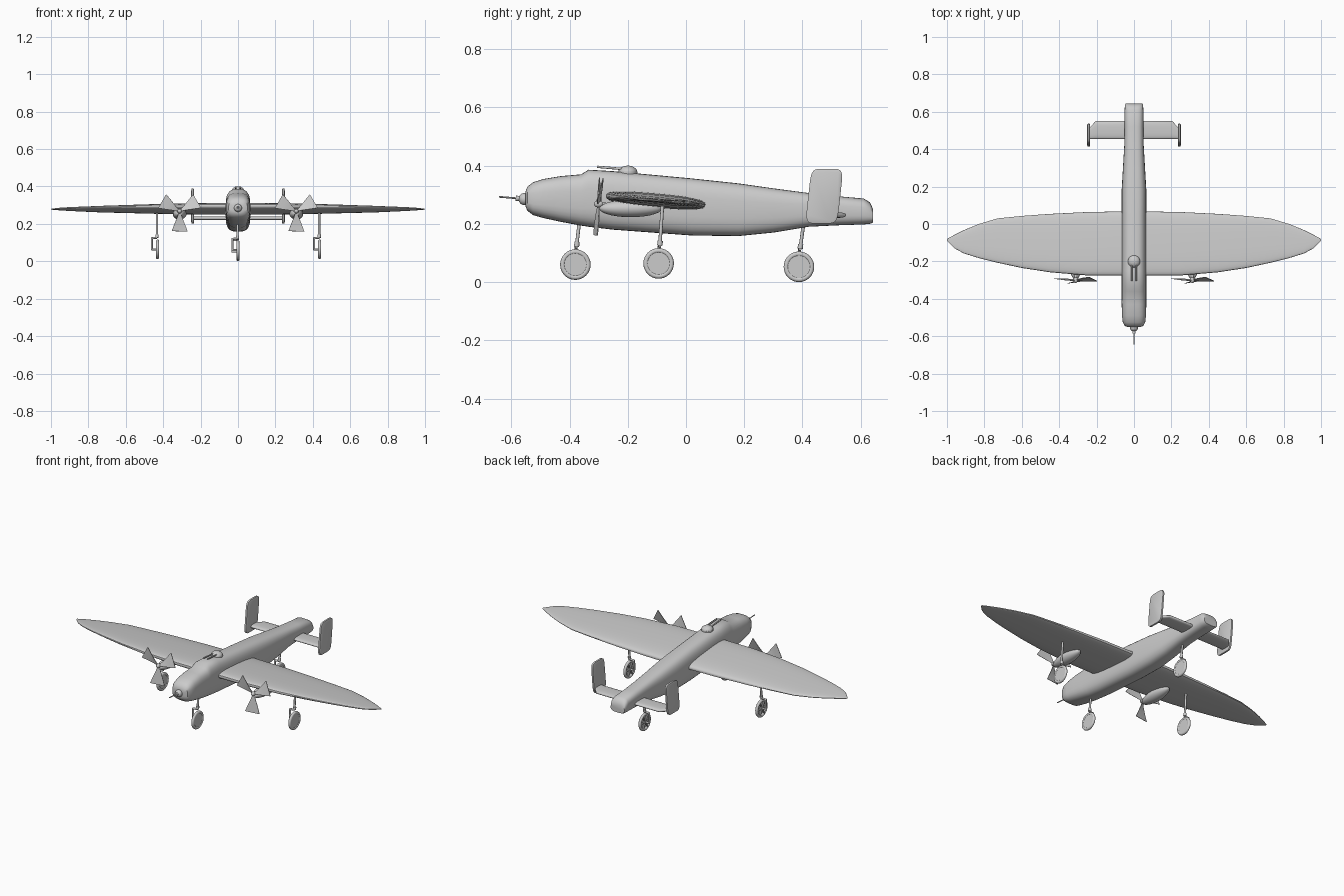
import bpy, bmesh, math
from mathutils import Vector, Matrix

if "Cube" in bpy.data.objects:
    bpy.data.objects.remove(bpy.data.objects["Cube"])

# Single flat paint
grey = bpy.data.materials.new("light grey")
grey.use_nodes = True
COLOUR = (0.6, 0.6, 0.6, 1)
grey.diffuse_color = COLOUR
next(n for n in grey.node_tree.nodes if n.type == 'BSDF_PRINCIPLED').inputs["Base Color"].default_value = COLOUR


def finish(ob, name, angle=40):
    ob.name = ob.data.name = name
    ob.data.materials.clear()
    ob.data.materials.append(grey)
    bpy.ops.object.select_all(action='DESELECT')
    ob.select_set(True)
    bpy.context.view_layer.objects.active = ob
    bpy.ops.object.shade_smooth_by_angle(angle=math.radians(angle))
    return ob


def loft(name, rings, angle=40):
    """Skin a list of equal-length rings and cap both ends."""
    bm = bmesh.new()
    rows = [[bm.verts.new(p) for p in ring] for ring in rings]
    n = len(rows[0])
    for a, b in zip(rows, rows[1:]):
        for i in range(n):
            j = (i + 1) % n
            bm.faces.new((a[i], a[j], b[j], b[i]))
    bm.faces.new(rows[0][::-1])
    bm.faces.new(rows[-1])
    bmesh.ops.recalc_face_normals(bm, faces=bm.faces)
    mesh = bpy.data.meshes.new(name)
    bm.to_mesh(mesh)
    bm.free()
    ob = bpy.data.objects.new(name, mesh)
    bpy.context.collection.objects.link(ob)
    return finish(ob, name, angle)


def oval(a, b, power, n=32):
    """Squared-off ellipse as (u, v) pairs."""
    def f(t):
        return math.copysign(abs(t) ** (2 / power), t)
    return [(a * f(math.cos(2 * math.pi * i / n)), b * f(math.sin(2 * math.pi * i / n))) for i in range(n)]


def rod(name, p, q, r, sides=12):
    p, q = Vector(p), Vector(q)
    bpy.ops.mesh.primitive_cylinder_add(vertices=sides, radius=r, depth=(q - p).length, location=(p + q) / 2)
    ob = bpy.context.object
    ob.rotation_euler = (q - p).to_track_quat('Z', 'Y').to_euler()
    return finish(ob, name)


def ball(name, centre, size):
    bpy.ops.mesh.primitive_uv_sphere_add(segments=24, ring_count=14, radius=1, location=centre)
    ob = bpy.context.object
    ob.scale = size
    return finish(ob, name)


# Fuselage stations: y, bottom, top, half width
stations = [(-.552, .262, .308, .03), (-.545, .245, .328, .05), (-.525, .23, .343, .06), (-.49, .22, .354, .064),
            (-.43, .207, .364, .066), (-.36, .194, .37, .066), (-.335, .19, .386, .066), (-.25, .18, .381, .066),
            (.02, .16, .356, .066), (.18, .158, .339, .066), (.3, .17, .322, .059), (.42, .19, .306, .052),
            (.52, .195, .295, .05), (.61, .198, .287, .05), (.632, .2, .274, .049), (.643, .205, .25, .045)]
loft("fuselage", [[(u, y, (lo + hi) / 2 + v) for u, v in oval(w, (hi - lo) / 2, 3)]
                  for y, lo, hi, w in stations])

# Wing stations: x, leading edge, trailing edge, half thickness
half_wing = [(0, -.276, .068, .025), (.25, -.275, .064, .0225), (.45, -.258, .054, .019), (.6, -.235, .043, .015),
             (.73, -.207, .03, .012), (.83, -.182, 0, .009), (.91, -.157, -.033, .007), (.96, -.13, -.058, .005),
             (.99, -.1, -.074, .003), (1, -.09, -.08, .0015)]
full_wing = [(-x, a, b, t) for x, a, b, t in half_wing[:0:-1]] + half_wing
loft("wing", [[(x, (a + b) / 2 + u, .28 + v - .09 * ((a + b) / 2 + u + .1))
               for u, v in oval((b - a) / 2, t, 2.8)] for x, a, b, t in full_wing])

# Tailplane with clipped rear corners, and twin fins
half_tail = [(0, .55), (.205, .55), (.237, .515)]
full_tail = [(-x, b) for x, b in half_tail[:0:-1]] + half_tail
loft("tailplane", [[(x, (.455 + b) / 2 + u, .23 + v) for u, v in oval((b - .455) / 2, .01, 2.8)]
                   for x, b in full_tail])
for side, label in ((1, "left"), (-1, "right")):
    loft(label + "_tail_fin",
         [[(side * .242 + dx, .475 + u * s + .11 * v, .295 + v * s) for u, v in oval(.055, .094, 6, 40)]
          for dx, s in ((-.008, .9), (-.005, 1), (.005, 1), (.008, .9))])

# Engines and propellers
for side, label in ((1, "left"), (-1, "right")):
    x = side * .312
    ball(label + "_engine_nacelle", (x, -.19, .253), (.037, .108, .03))
    hub = Vector((x, -.3, .268))
    ball(label + "_propeller_hub", hub, (.012, .016, .012))
    rod(label + "_propeller_shaft", hub, (x, -.25, .265), .006)
    tilt = Matrix.Rotation(-.1, 3, 'X')
    for k in range(3):
        a = math.radians(-90 + 120 * k)
        radial = tilt @ Vector((math.cos(a), 0, math.sin(a)))
        axis = tilt @ Vector((0, 1, 0))
        across = radial.cross(axis)
        rings = []
        for r, w, twist in ((.004, .005, .6), (.03, .013, .4), (.07, .029, .25), (.108, .043, .15)):
            chord = across * math.cos(twist) + axis * math.sin(twist)
            normal = radial.cross(chord)
            rings.append([hub + radial * r + chord * w * i + normal * .0015 * j
                          for i, j in ((-1, -1), (1, -1), (1, 1), (-1, 1))])
        loft(f"{label}_propeller_blade_{k + 1}", rings, 30)

# Dorsal turret with two guns
ball("turret_dome", (0, -.2, .377), (.033, .033, .023))
rod("turret_base", (0, -.2, .36), (0, -.2, .38), .033, 24)
for side, label in ((1, "left"), (-1, "right")):
    rod(label + "_turret_gun", (side * .012, -.2, .387), (side * .012, -.305, .396), .004)

# Nose gun
ball("nose_gun_mount", (0, -.555, .285), (.021, .02, .021))
rod("nose_gun_sleeve", (0, -.56, .286), (0, -.585, .288), .009)
rod("nose_gun", (0, -.57, .287), (0, -.643, .293), .003)


# Landing gear: one-sided fork, tyre, closed cap on one face and spokes on the other
def gear(label, x, y, z, top, shift):
    knee = (x - .003, y + .004, z + .062)
    rod(label + "_strut", (x - .003, y + shift, top), knee, .006)
    rod(label + "_strut_sleeve", knee, (x - .003, y + .006, z + .078), .009)
    fork = [knee, (x - .03, y + .002, z + .06), (x - .03, y, z), (x, y, z)]
    for k, (p, q) in enumerate(zip(fork, fork[1:])):
        rod(f"{label}_fork_{k + 1}", p, q, .0055)
        ball(f"{label}_fork_joint_{k + 1}", q, (.0055,) * 3)
    bpy.ops.mesh.primitive_torus_add(major_radius=.044, minor_radius=.0085, major_segments=32, minor_segments=10,
                                     location=(x, y, z), rotation=(0, math.pi / 2, 0))
    finish(bpy.context.object, label + "_tyre")
    rod(label + "_wheel_cap", (x + .002, y, z), (x + .006, y, z), .042, 32)
    rod(label + "_wheel_hub", (x - .009, y, z), (x + .004, y, z), .012, 16)
    for k in range(6):
        a = math.pi * k / 3
        rod(f"{label}_spoke_{k + 1}", (x - .004, y, z),
            (x - .004, y + .042 * math.cos(a), z + .042 * math.sin(a)), .005, 8)


gear("nose_wheel", 0, -.38, .06, .21, .014)
gear("tail_wheel", 0, .388, .0525, .2, .016)
gear("left_wheel", .437, -.094, .064, .275, .014)
gear("right_wheel", -.43, -.094, .064, .275, .014)
